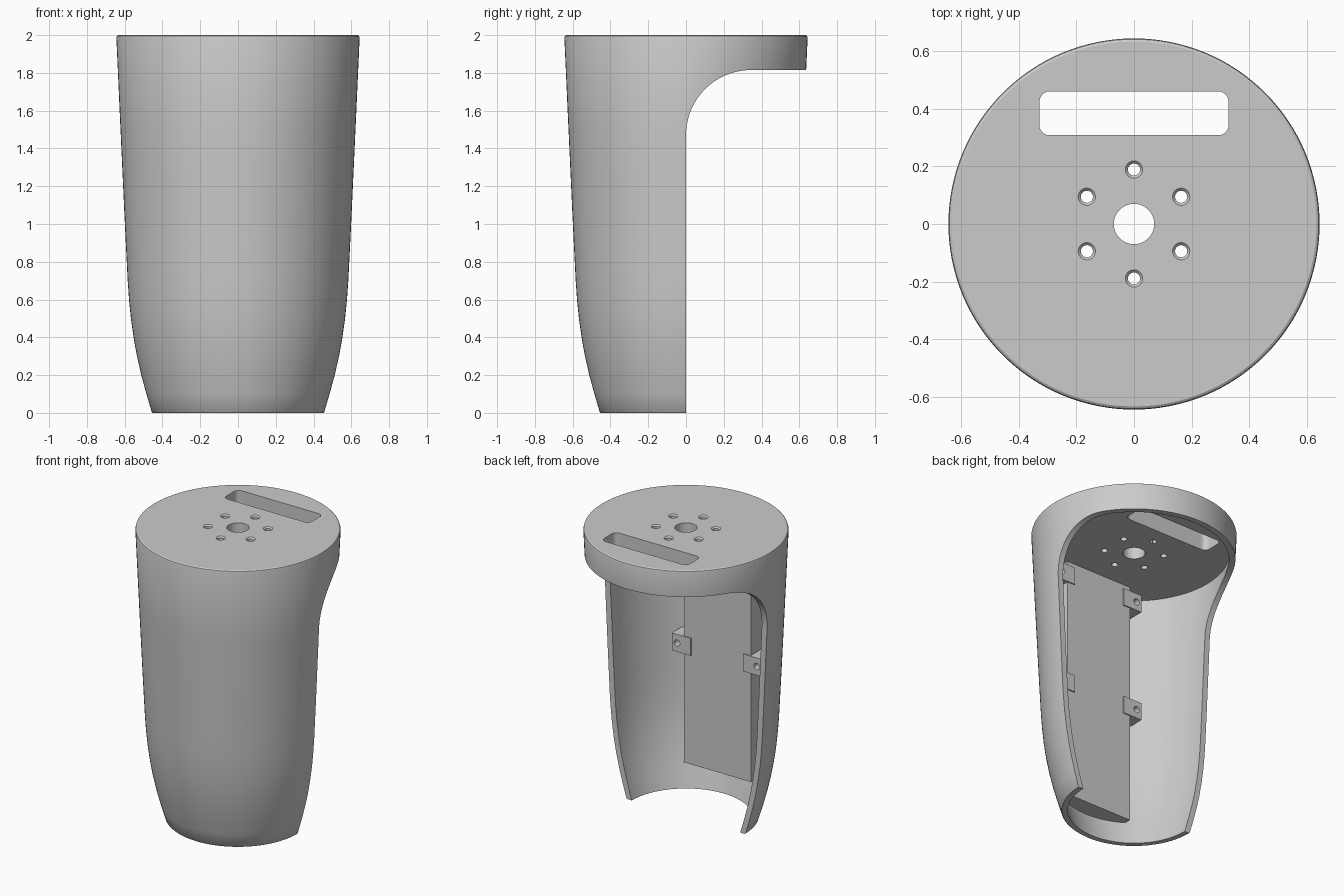
import bpy, bmesh, math
from mathutils import Matrix, Vector

if "Cube" in bpy.data.objects:
    bpy.data.objects.remove(bpy.data.objects["Cube"])

grey = bpy.data.materials.new("light grey plastic")
grey.diffuse_color = (0.6, 0.6, 0.6, 1)
grey.use_nodes = True
grey.node_tree.nodes["Principled BSDF"].inputs["Base Color"].default_value = grey.diffuse_color


def make(name, bm):
    bmesh.ops.remove_doubles(bm, verts=bm.verts, dist=1e-5)
    bmesh.ops.recalc_face_normals(bm, faces=bm.faces)
    me = bpy.data.meshes.new(name)
    bm.to_mesh(me)
    bm.free()
    me.materials.append(grey)
    ob = bpy.data.objects.new(name, me)
    bpy.context.collection.objects.link(ob)
    return ob


def lathe(name, profile, steps=128):
    """Spin an (r, z) profile that starts and ends on the axis."""
    bm = bmesh.new()
    vs = [bm.verts.new((r, 0, z)) for r, z in profile]
    es = [bm.edges.new(p) for p in zip(vs, vs[1:])]
    bmesh.ops.spin(bm, geom=vs + es, cent=(0, 0, 0), axis=(0, 0, 1),
                   angle=math.tau, steps=steps, use_merge=False)
    return make(name, bm)


def prism(name, points, direction):
    """Extrude a polygon along a direction."""
    bm = bmesh.new()
    f = bm.faces.new([bm.verts.new(p) for p in points])
    new = bmesh.ops.extrude_face_region(bm, geom=[f], use_keep_orig=True)["geom"]
    bmesh.ops.translate(bm, vec=Vector(direction),
                        verts=[v for v in new if isinstance(v, bmesh.types.BMVert)])
    return make(name, bm)


def box(name, lo, hi):
    return prism(name, [(lo[0], lo[1], lo[2]), (hi[0], lo[1], lo[2]),
                        (hi[0], hi[1], lo[2]), (lo[0], hi[1], lo[2])],
                 (0, 0, hi[2] - lo[2]))


def cone(name, r1, r2, depth, loc, rot=Matrix.Identity(4), n=32):
    bm = bmesh.new()
    bmesh.ops.create_cone(bm, cap_ends=True, segments=n, radius1=r1, radius2=r2,
                          depth=depth, matrix=Matrix.Translation(loc) @ rot)
    return make(name, bm)


def boolean(target, tool, op):
    tool.hide_render = True
    m = target.modifiers.new(op, 'BOOLEAN')
    m.operation, m.object, m.solver = op, tool, 'EXACT'
    bpy.context.view_layer.objects.active = target
    bpy.ops.object.modifier_apply(modifier=m.name)
    bpy.data.objects.remove(tool)


# Tapered side wall: straight above, curving inward near the foot
WALL = [(0.457, 0.006), (0.485, 0.10), (0.512, 0.20), (0.535, 0.30), (0.553, 0.40),
        (0.567, 0.50), (0.577, 0.60), (0.584, 0.70), (0.589, 0.80), (0.599, 1.0),
        (0.622, 1.5)]
T, UNDER = 0.04, 1.86

# Solid outer body
outer = [(0, 0), (0.451, 0)] + WALL + [(0.644, 1.985), (0.641, 1.995), (0.633, 2), (0, 2)]
shell = lathe("cup_shell", outer)

# Hollow interior, open at the foot
inner = [(0, -0.1), (0.39, -0.1)] + [(r - T, z) for r, z in WALL] + [(0.638 - T, UNDER), (0, UNDER)]
boolean(shell, lathe("cavity_cutter", inner), 'DIFFERENCE')

# Flat mounting block with four screw tabs, trimmed to the middle of the wall
mount = box("mounting_block", (-0.255, -0.7, 0.175), (0.255, -0.345, 1.92))
for s in (-1, 1):
    for z in (0.99, 1.77):
        a, b = sorted((s * 0.2, s * 0.345))
        boolean(mount, box("screw_tab", (a, -0.7, z - 0.06), (b, -0.337, z + 0.06)), 'UNION')
        boolean(mount, cone("screw_hole", 0.022, 0.022, 0.2, (s * 0.305, -0.337, z),
                            Matrix.Rotation(math.pi / 2, 4, 'X'), 24), 'DIFFERENCE')
trim = [(0, 0.01)] + [(r - T / 2, z + 0.01) for r, z in WALL] + [(0.617, 1.93), (0, 1.93)]
boolean(mount, lathe("trim_body", trim, 96), 'INTERSECT')
boolean(shell, mount, 'UNION')

# Open back: vertical cut with a rounded sweep up to the rim
arc = [(0.345 - 0.345 * math.cos(t), 1.47 + 0.345 * math.sin(t))
       for t in (math.pi / 2 * i / 20 for i in range(21))]
cut = [(0, -0.2)] + arc + [(0.9, 1.815), (0.9, -0.2)]
boolean(shell, prism("back_cutter", [(-1, y, z) for y, z in cut], (2, 0, 0)), 'DIFFERENCE')

# Rounded slot in the top
slot, r = [], 0.035
for k, (sx, sy) in enumerate(((1, 1), (-1, 1), (-1, -1), (1, -1))):
    for i in range(7):
        t = math.pi / 2 * (k + i / 6)
        slot.append((sx * (0.328 - r) + r * math.cos(t),
                     0.384 + sy * (0.076 - r) + r * math.sin(t), 1.7))
boolean(shell, prism("slot_cutter", slot, (0, 0, 0.5)), 'DIFFERENCE')

# Centre hole and ring of six holes with small countersinks
boolean(shell, cone("centre_hole", 0.07, 0.07, 0.5, (0, 0, 1.95), n=48), 'DIFFERENCE')
for i in range(6):
    t = math.pi / 2 + i * math.pi / 3
    x, y = 0.189 * math.cos(t), 0.189 * math.sin(t)
    boolean(shell, cone("bolt_hole", 0.021, 0.021, 0.5, (x, y, 1.95)), 'DIFFERENCE')
    boolean(shell, cone("countersink", 0.02, 0.032, 0.012, (x, y, 1.996)), 'DIFFERENCE')

# Smooth shading with sharp edges kept
for o in bpy.context.selected_objects:
    o.select_set(False)
shell.select_set(True)
bpy.context.view_layer.objects.active = shell
bpy.ops.object.shade_smooth_by_angle(angle=math.radians(30))
